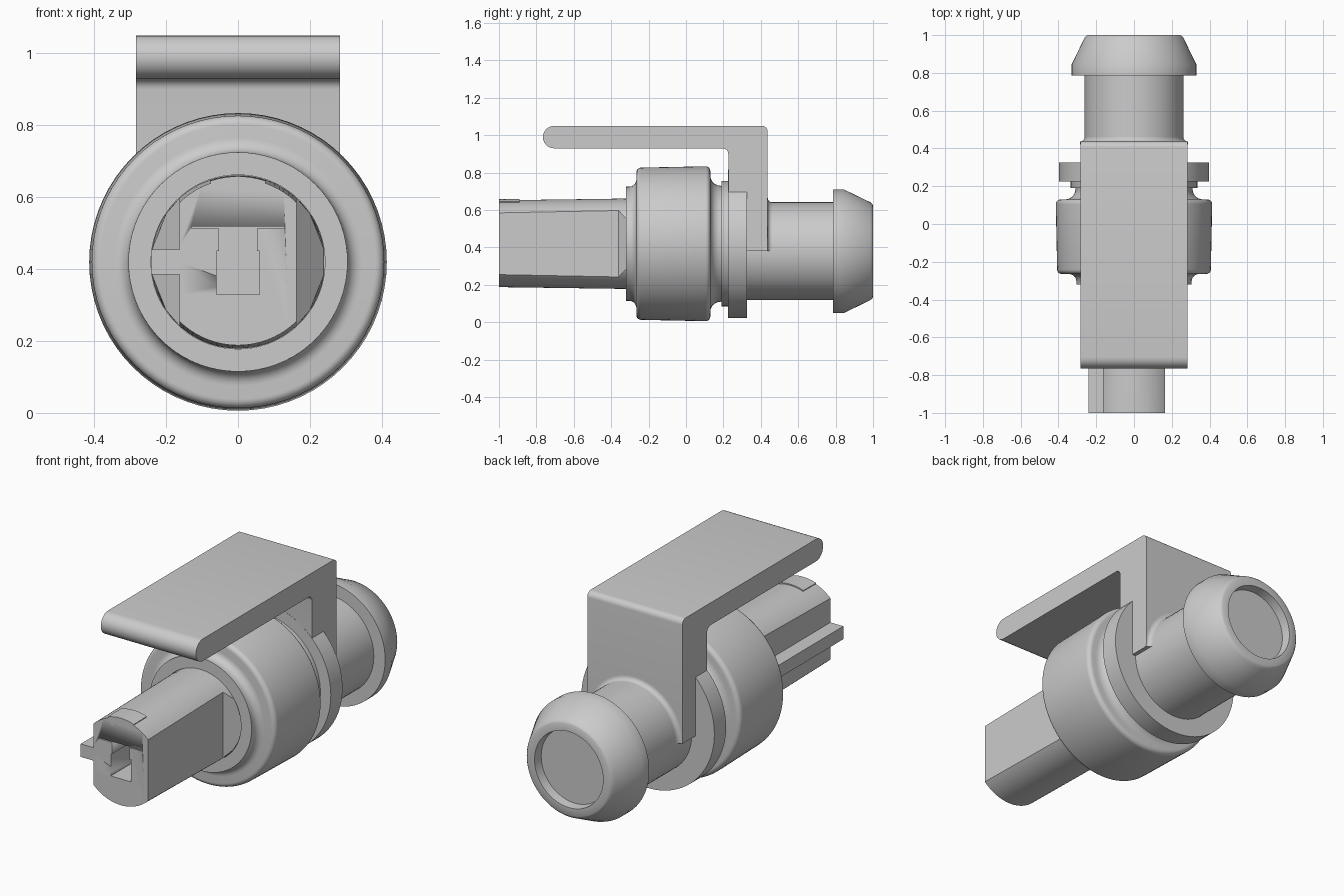
import bpy, bmesh
from math import cos, sin, pi, acos, radians

if "Cube" in bpy.data.objects:
    bpy.data.objects.remove(bpy.data.objects["Cube"])

CZ, RZ = 0.42, 0.38      # axis heights: front half, rear half


def finish(bm, name, angle=30):
    bmesh.ops.remove_doubles(bm, verts=bm.verts, dist=1e-5)
    bmesh.ops.recalc_face_normals(bm, faces=bm.faces)
    me = bpy.data.meshes.new(name)
    bm.to_mesh(me)
    bm.free()
    ob = bpy.data.objects.new(name, me)
    bpy.context.collection.objects.link(ob)
    bpy.ops.object.select_all(action='DESELECT')
    ob.select_set(True)
    bpy.context.view_layer.objects.active = ob
    bpy.ops.object.shade_smooth_by_angle(angle=radians(angle))
    return ob


def arc(cx, cy, r, a0, a1, n=6):
    return [(cx + r * cos(radians(a0 + (a1 - a0) * i / n)),
             cy + r * sin(radians(a0 + (a1 - a0) * i / n))) for i in range(n + 1)]


def skin(bm, rings, closed):
    """Bridge a list of closed vertex loops."""
    n, k = len(rings[0]), len(rings)
    for i in range(k if closed else k - 1):
        a, b = rings[i], rings[(i + 1) % k]
        for j in range(n):
            m = (j + 1) % n
            bm.faces.new((a[j], a[m], b[m], b[j]))
    if not closed:
        bm.faces.new(rings[0])
        bm.faces.new(rings[-1])


def lathe(name, prof, cz, a0=0, a1=360, n=72):
    """Turn a closed (y, radius) profile about the y axis."""
    bm = bmesh.new()
    full = a1 - a0 == 360
    rings = []
    for i in range(n if full else n + 1):
        t = radians(a0 + (a1 - a0) * i / n)
        rings.append([bm.verts.new((r * cos(t), y, cz + r * sin(t))) for y, r in prof])
    skin(bm, rings, full)
    return finish(bm, name)


def extrude_x(name, prof, hw):
    bm = bmesh.new()
    skin(bm, [[bm.verts.new((x, y, z)) for y, z in prof] for x in (-hw, hw)], False)
    return finish(bm, name)


def box(name, x0, x1, y0, y1, z0, z1):
    return extrude_box(name, x0, x1, [(y0, z0), (y1, z0), (y1, z1), (y0, z1)])


def extrude_box(name, x0, x1, prof):
    bm = bmesh.new()
    skin(bm, [[bm.verts.new((x, y, z)) for y, z in prof] for x in (x0, x1)], False)
    return finish(bm, name)


# Front plug: tapered round bar with flat sides that flare out inside the seal
bm = bmesh.new()
rings = []
for y, r, clip in ((-1, .232, .163), (-.36, .241, .163), (-.32, .241, .2), (-.28, .241, .238)):
    a = acos(clip / r)
    angs = [-a + 2 * a * i / 8 for i in range(8)] + [a + (pi - 2 * a) * i / 24 for i in range(24)]
    angs += [t + pi for t in angs]
    rings.append([bm.verts.new((max(-clip, min(clip, r * cos(t))), y, CZ + r * sin(t))) for t in angs])
skin(bm, rings, False)
plug = finish(bm, "front_plug")

# Socket and slit cut into the plug's front face
for dims in ((-.06, .06, -1.1, -.7, .33, .45),
             (-.053, .053, -1.1, -.7, .44, .515),
             (-.13, .13, -1.1, -.7, .513, .518)):
    cutter = box("socket_cutter", *dims)
    cutter.hide_render = True
    mod = plug.modifiers.new("socket", 'BOOLEAN')
    mod.operation, mod.solver, mod.object = 'DIFFERENCE', 'EXACT', cutter
    bpy.context.view_layer.objects.active = plug
    bpy.ops.object.modifier_apply(modifier=mod.name)
    bpy.data.objects.remove(cutter)

# Side key and top catch of the plug
box("side_key", -.24, -.15, -1, -.28, .385, .455)
lathe("top_catch", [(-1, .19), (-.89, .19), (-.89, .24), (-1, .238)], CZ, 71, 109, 8)

# Rubber seal with rounded rim and concave shoulders
seal = [(-.27, 0), (-.27, .242), (-.32, .242), (-.32, .305)]
seal += arc(-.305, .345, .04, -90, 0)
seal[-1] = (-.265, .345)
seal += arc(-.24, .382, .025, 180, 90)
seal += arc(.105, .389, .025, 90, 0)
seal += arc(.185, .365, .055, 180, 270)
seal += [(.2, .31), (.2, 0)]
lathe("seal", seal, CZ)

# Backing flange and collar disc
lathe("flange", [(.19, 0), (.19, .335), (.24, .335), (.24, 0)], CZ)
lathe("collar", [(.225, 0), (.225, .397), (.325, .397), (.325, 0)], CZ)

# Rear barrel with barbed end and shallow recess
lathe("rear_barb", [(.3, 0), (.3, .262), (.785, .262), (.785, .33), (.845, .33)]
      + [(.985, .262), (.996, .252), (1, .245), (1, .205), (.95, .2), (.95, 0)], RZ)

# Half-round fillet where the barrel leaves the lever
lathe("barrel_fillet", [(.42, .25), (.42, .285), (.437, .285)] + arc(.46, .285, .023, 180, 270)
      + [(.46, .25)], RZ, 0, 180, 36)

# Latch lever: leg plus long rounded tongue
lever = [(.32, .38), (.437, .38)] + arc(.407, 1.02, .03, 0, 90)
lever += arc(-.705, .99, .06, 90, 270, 14)
lever += arc(.196, .9, .03, 90, 0) + [(.226, .6), (.32, .6)]
extrude_x("latch_lever", lever, .284)
